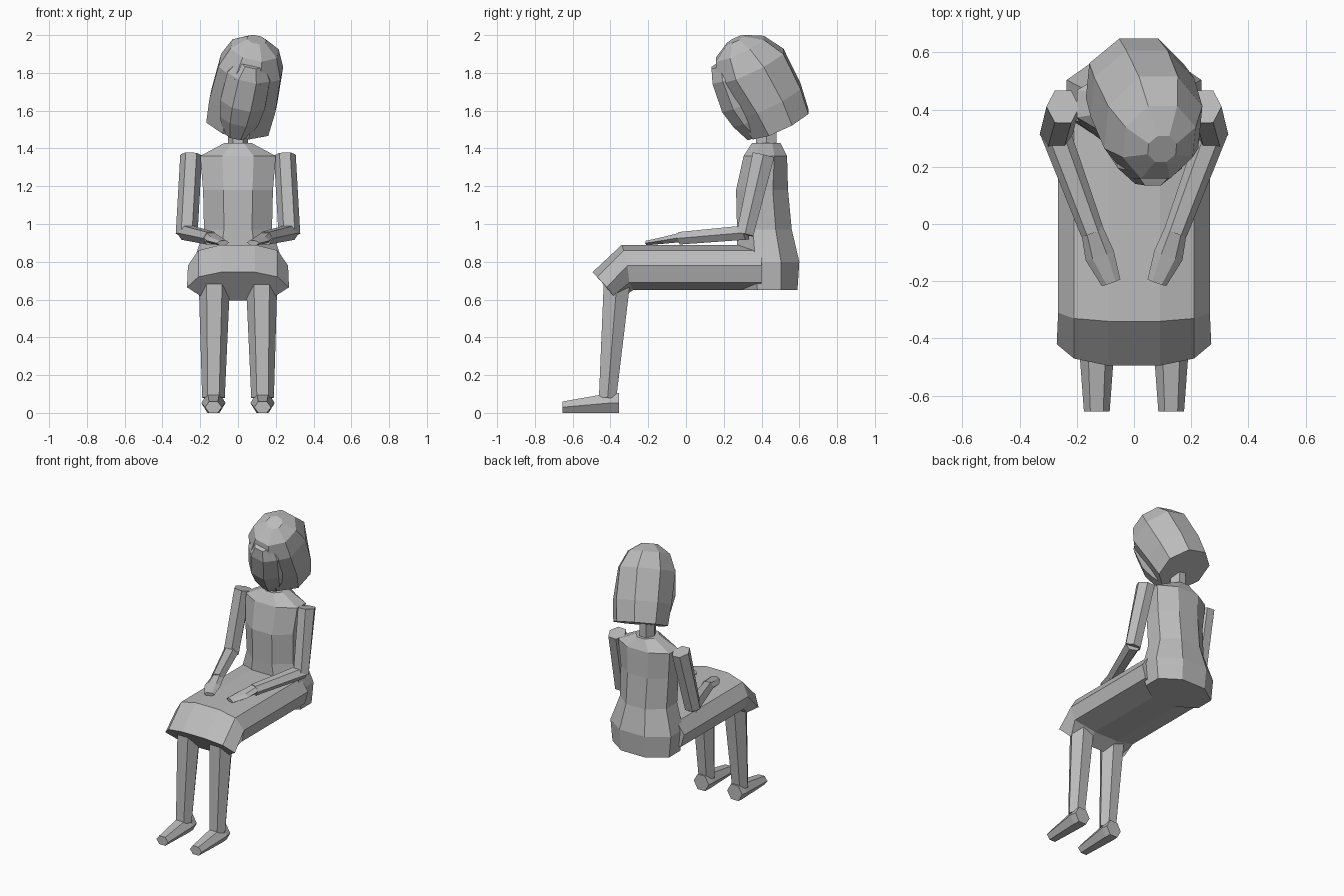
import bpy, bmesh, math
from mathutils import Vector

if "Cube" in bpy.data.objects:
    bpy.data.objects.remove(bpy.data.objects["Cube"])

grey = bpy.data.materials.new("plain_grey")
grey.diffuse_color = (0.5, 0.5, 0.5, 1)
grey.use_nodes = True
grey.node_tree.nodes["Principled BSDF"].inputs["Base Color"].default_value = grey.diffuse_color


def loft(name, rings):
    """Skin a list of equal-length point rings and cap both ends."""
    bm = bmesh.new()
    vs = [[bm.verts.new(p) for p in r] for r in rings]
    n = len(rings[0])
    for a, b in zip(vs, vs[1:]):
        for i in range(n):
            j = (i + 1) % n
            bm.faces.new((a[i], a[j], b[j], b[i]))
    bm.faces.new(vs[0][::-1])
    bm.faces.new(vs[-1])
    bmesh.ops.recalc_face_normals(bm, faces=bm.faces)
    me = bpy.data.meshes.new(name)
    bm.to_mesh(me)
    bm.free()
    me.materials.append(grey)
    ob = bpy.data.objects.new(name, me)
    bpy.context.collection.objects.link(ob)
    return ob


def polygon(n, half_w, front, back, turn=0.5):
    """Flat-sided n-gon as (u, v) pairs, from v = front to v = back."""
    k = 1 / math.cos(math.pi / n)
    mid, half = (front + back) / 2, (back - front) / 2
    out = []
    for i in range(n):
        a = 2 * math.pi * (i + turn) / n
        out.append((half_w * k * math.sin(a), mid + half * k * math.cos(a)))
    return out


def limb(name, stations, n=6, turn=0.5):
    """Loft along y-ish or z-ish stations: (centre, half_w, half_d)."""
    cs = [Vector(s[0]) for s in stations]
    axis = (cs[-1] - cs[0]).normalized()
    ref = Vector((1, 0, 0))
    side = (ref - axis * ref.dot(axis)).normalized()
    up = axis.cross(side)
    return loft(name, [[c + side * u + up * v for u, v in polygon(n, w, -d, d, turn)]
                       for c, (_, w, d) in zip(cs, stations)])


# Torso: z, half width, front y, back y
torso = [(0.65, 0.22, 0.29, 0.59), (0.80, 0.235, 0.27, 0.60), (0.97, 0.18, 0.27, 0.56),
         (1.18, 0.185, 0.265, 0.54), (1.36, 0.20, 0.305, 0.535), (1.43, 0.07, 0.35, 0.50)]
loft("torso", [[(u, v, z) for u, v in polygon(8, w, f, b)] for z, w, f, b in torso])

# Neck
loft("neck", [[(u, v, z) for u, v in polygon(6, 0.045, 0.37, 0.48)] for z in (1.40, 1.54)])

# Skirt: half sections (x, y, z) mirrored into rings
section = [(0.09, 0.89), (0.21, 0.86), (0.265, 0.78), (0.24, 0.69), (0.09, 0.65)]
knee_y = [-0.34, -0.33, -0.31, -0.30, -0.28]
hem = [(0.09, -0.495, 0.745), (0.21, -0.47, 0.72), (0.27, -0.42, 0.665),
       (0.20, -0.385, 0.62), (0.08, -0.365, 0.595)]


def mirrored(half):
    return half + [(-x, y, z) for x, y, z in reversed(half)]


loft("skirt", [mirrored([(x, 0.40, z) for x, z in section]),
               mirrored([(x, y, z) for (x, z), y in zip(section, knee_y)]),
               mirrored(hem)])

# Limbs on both sides
for s, tag in ((1, "right"), (-1, "left")):
    limb("lower_leg_" + tag, [((s * 0.125, -0.365, 0.70), 0.072, 0.07),
                              ((s * 0.13, -0.415, 0.08), 0.052, 0.046)])
    # Foot: y, half width, top z
    foot = [(-0.355, 0.058, 0.105), (-0.40, 0.064, 0.105), (-0.655, 0.045, 0.06)]
    loft("foot_" + tag, [[(s * 0.13 + x * w, y, z * h) for x, z in
                          ((-0.5, 0), (0.5, 0), (1, 0.5), (0.5, 1), (-0.5, 1), (-1, 0.5))]
                         for y, w, h in foot])
    limb("upper_arm_" + tag, [((s * 0.248, 0.41, 1.365), 0.05, 0.058),
                              ((s * 0.272, 0.312, 0.945), 0.05, 0.045)])
    limb("forearm_" + tag, [((s * 0.275, 0.32, 0.955), 0.045, 0.038),
                            ((s * 0.145, -0.03, 0.925), 0.036, 0.033)])
    limb("hand_" + tag, [((s * 0.147, -0.02, 0.93), 0.034, 0.025),
                         ((s * 0.12, -0.11, 0.915), 0.045, 0.018),
                         ((s * 0.08, -0.205, 0.90), 0.03, 0.012)])

# Head frame, tipped forward and to one side
up = Vector((0.19, -0.42, 0.88)).normalized()
back = (Vector((0, 1, 0)) - up * up.y).normalized()
side = back.cross(up)
base = Vector((0.0, 0.48, 1.52))


def head_part(name, rows):
    loft(name, [[base + up * t + side * u + back * v for u, v in polygon(8, w, f, b)]
                for t, w, f, b in rows])


# Bobbed hair and face: height along axis, half width, front, back
head_part("hair", [(0, 0.168, -0.14, 0.185), (0.14, 0.178, -0.155, 0.205),
                   (0.35, 0.168, -0.19, 0.203), (0.46, 0.125, -0.14, 0.14),
                   (0.515, 0.05, -0.05, 0.05)])
head_part("face", [(0.0, 0.07, -0.17, 0.0), (0.10, 0.105, -0.207, 0.0),
                   (0.20, 0.12, -0.226, 0.0), (0.36, 0.115, -0.207, 0.0),
                   (0.43, 0.07, -0.18, 0.0)])
